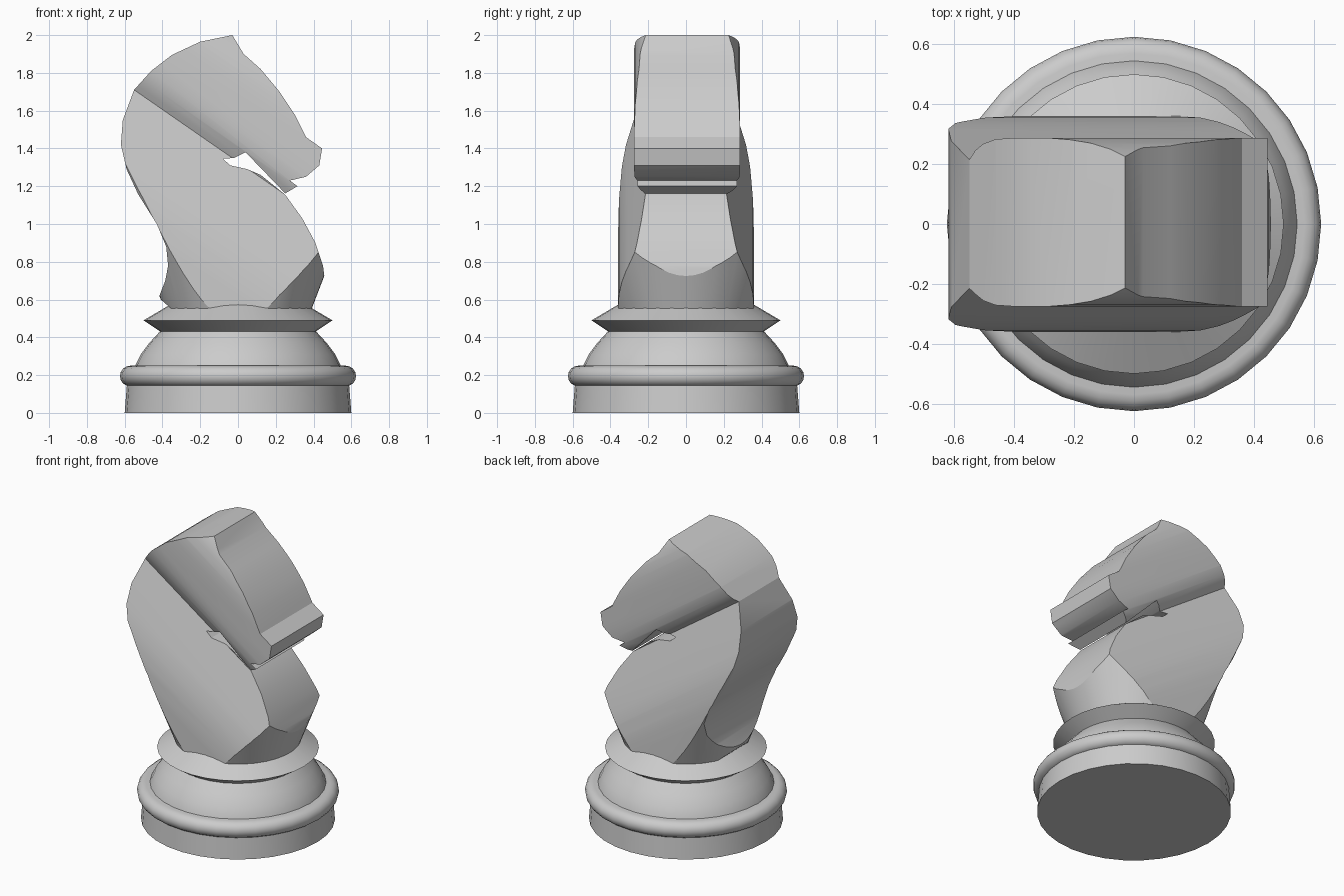
import bpy, bmesh, math
from mathutils import Vector

cube = bpy.data.objects.get("Cube")
if cube:
    bpy.data.objects.remove(cube, do_unlink=True)

# One grey for the whole piece
grey = bpy.data.materials.new("plain grey")
grey.use_nodes = True
COLOUR = (0.6, 0.6, 0.6, 1)
grey.diffuse_color = COLOUR
grey.node_tree.nodes["Principled BSDF"].inputs["Base Color"].default_value = COLOUR


def finish(bm, name):
    bmesh.ops.recalc_face_normals(bm, faces=bm.faces[:])
    mesh = bpy.data.meshes.new(name)
    bm.to_mesh(mesh)
    bm.free()
    mesh.materials.append(grey)
    ob = bpy.data.objects.new(name, mesh)
    bpy.context.collection.objects.link(ob)
    return ob


def select(ob):
    bpy.ops.object.select_all(action='DESELECT')
    ob.select_set(True)
    bpy.context.view_layer.objects.active = ob


def smooth(ob, degrees=28):
    select(ob)
    bpy.ops.object.shade_smooth_by_angle(angle=math.radians(degrees))


def lathe(name, profile, steps=32):
    """Closed solid turned about z from (radius, height) points."""
    bm = bmesh.new()
    rings = []
    for r, z in profile:
        rings.append([bm.verts.new((r * math.cos(i * math.tau / steps),
                                    r * math.sin(i * math.tau / steps), z))
                      for i in range(steps)])
    for a, b in zip(rings, rings[1:]):
        for i in range(steps):
            j = (i + 1) % steps
            bm.faces.new((a[i], a[j], b[j], b[i]))
    bm.faces.new(rings[0])
    bm.faces.new(rings[-1])
    return finish(bm, name)


def prism(name, points, sweep):
    """Solid made by sweeping a flat outline along a vector."""
    bm = bmesh.new()
    face = bm.faces.new([bm.verts.new(p) for p in points])
    new = bmesh.ops.extrude_face_region(bm, geom=[face])["geom"]
    verts = [v for v in new if isinstance(v, bmesh.types.BMVert)]
    bmesh.ops.translate(bm, verts=verts, vec=sweep)
    return finish(bm, name)


def intersect(ob, cutter):
    mod = ob.modifiers.new("trim", 'BOOLEAN')
    mod.operation = 'INTERSECT'
    mod.solver = 'EXACT'
    mod.object = cutter
    select(ob)
    bpy.ops.object.modifier_apply(modifier=mod.name)
    bpy.data.objects.remove(cutter, do_unlink=True)


# Turned base
smooth(lathe("foot", [(.6, 0), (.585, .19)]))
smooth(lathe("dome", [(.56, .19), (.545, .25), (.515, .31), (.47, .37), (.41, .435)]))
smooth(lathe("collar", [(.41, .43), (.5, .49), (.3, .608)]))

# Rounded ring around the base
ring = [(.57 + .055 * math.cos(a * math.tau / 16), .195 + .055 * math.sin(a * math.tau / 16))
        for a in range(-4, 5)]
smooth(lathe("base_ring", ring), 40)

# Horse silhouette: back, crown, face, mouth, throat, chest
outline = [(-.34, .54), (-.42, .61), (-.385, .7), (-.37, .78), (-.38, .88), (-.43, 1.0),
           (-.53, 1.16), (-.59, 1.29), (-.62, 1.42), (-.61, 1.55), (-.55, 1.71),
           (-.46, 1.81), (-.35, 1.895), (-.2, 1.965), (-.03, 2.0), (.03, 1.9),
           (.12, 1.82), (.22, 1.7), (.3, 1.58), (.36, 1.46), (.445, 1.4), (.43, 1.31),
           (.36, 1.25), (.275, 1.23), (.315, 1.2), (.25, 1.162), (.04, 1.38),
           (-.02, 1.35), (-.08, 1.345), (-.04, 1.31), (.05, 1.29), (.12, 1.26),
           (.25, 1.155), (.34, 1.03), (.41, .9), (.45, .78), (.48, .54)]
horse = prism("horse", [(x, -.5, z) for x, z in outline], Vector((0, 1, 0)))

# Side shape: half widths across the cheek line, swept along that line
origin = Vector((-.55, 0, 1.71))
along = Vector((.822, 0, -.57))
across = Vector((.57, 0, .822))
widths = [(-1.3, .36), (-.55, .36), (-.45, .355), (-.36, .34), (-.28, .318), (-.16, .275),
          (0, .215), (.03, .24), (.07, .262), (.13, .277), (.2, .281), (.33, .281),
          (.4, .275), (.45, .264), (.5, .243), (.545, .212), (.7, .11)]
section = widths + [(d, -w) for d, w in reversed(widths)]
start = origin - along
side_shape = prism("side_shape",
                   [start + across * d + Vector((0, w + (.006 if d > 0 else 0), 0)) for d, w in section],
                   along * 3)
intersect(horse, side_shape)

# Flared round trim where the neck meets the collar
intersect(horse, lathe("neck_trim", [(.378, .52), (1.1, 2.395)], 64))
smooth(horse)
